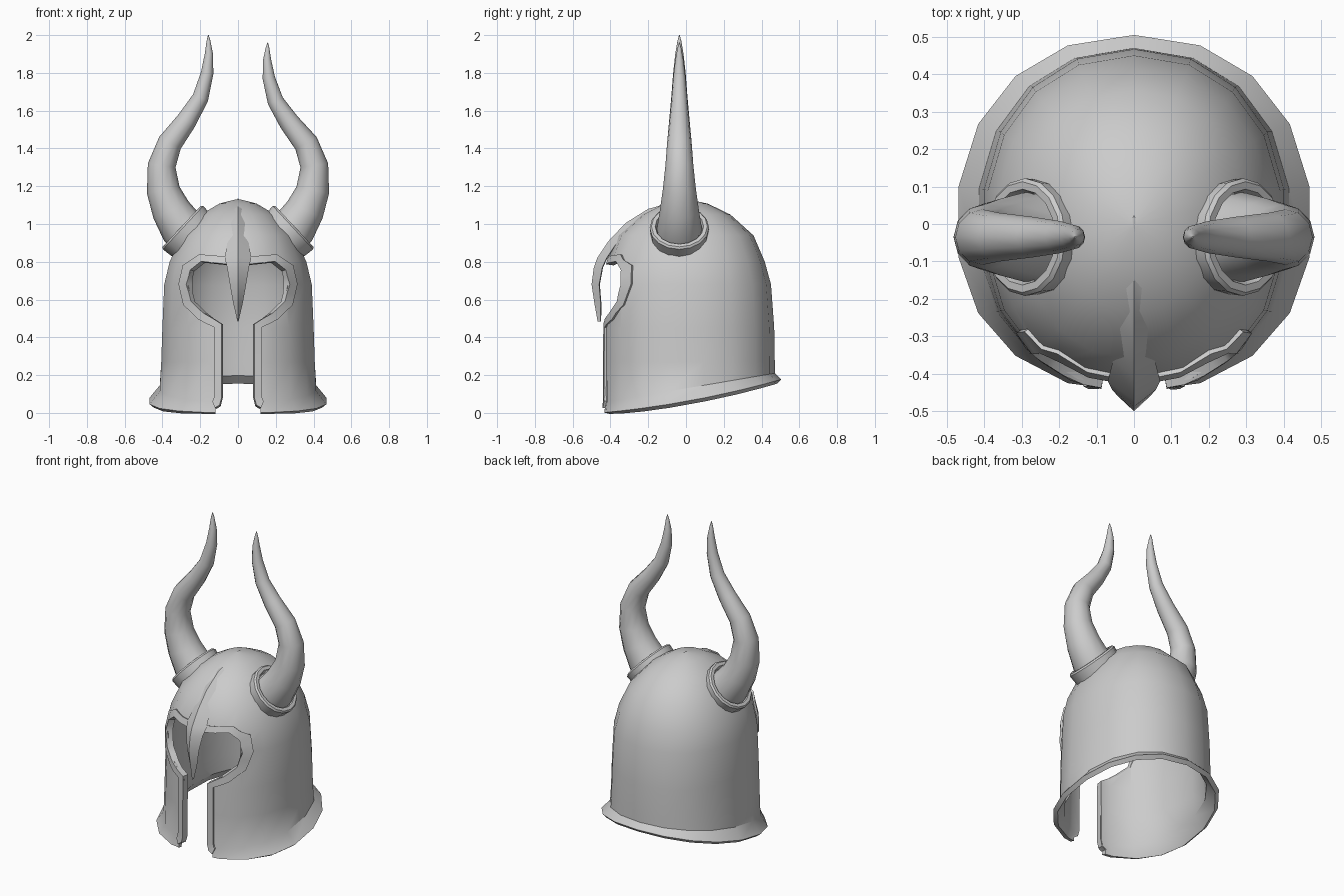
import bpy, math
from mathutils import Vector
from mathutils.bvhtree import BVHTree

if "Cube" in bpy.data.objects:
    bpy.data.objects.remove(bpy.data.objects["Cube"])


def make(name, verts, faces, angle=40):
    me = bpy.data.meshes.new(name)
    me.from_pydata([tuple(v) for v in verts], [], faces)
    ob = bpy.data.objects.new(name, me)
    bpy.context.collection.objects.link(ob)
    bpy.ops.object.select_all(action='DESELECT')
    ob.select_set(True)
    bpy.context.view_layer.objects.active = ob
    bpy.ops.object.mode_set(mode='EDIT')
    bpy.ops.mesh.select_all(action='SELECT')
    bpy.ops.mesh.normals_make_consistent(inside=False)
    bpy.ops.object.mode_set(mode='OBJECT')
    bpy.ops.object.shade_smooth_by_angle(angle=math.radians(angle))
    return ob


def loft(name, rings, caps=(True, True), loop=False, angle=40):
    n = len(rings[0])
    verts = [v for r in rings for v in r]
    faces = []
    for i in range(len(rings) if loop else len(rings) - 1):
        a, b = i * n, (i + 1) % len(rings) * n
        faces += [(a + j, a + (j + 1) % n, b + (j + 1) % n, b + j) for j in range(n)]
    if not loop and caps[0]:
        faces.append(tuple(range(n)))
    if not loop and caps[1]:
        faces.append(tuple(range((len(rings) - 1) * n, len(rings) * n)))
    return make(name, verts, faces, angle)


# Helmet shell: egg-shaped rings with a slanted, flared lower rim
SEG = 18


def outline(rx, yf, yb, zf):
    pts = []
    for k in range(SEG):
        t = 2 * math.pi * k / SEG + math.pi / 2
        c, s = math.cos(t), math.sin(t)
        e = 0.92
        x = rx * math.copysign(abs(c) ** e, c)
        y = (yb if s > 0 else -yf) * math.copysign(abs(s) ** e, s)
        pts.append(Vector((x, y, zf(y))))
    return pts


rings = [outline(.475, -.45, .505, lambda y: .061 + .18 * y + .1 * y * y),
         outline(.42, -.442, .47, lambda y: .13 + .17 * y)]
for z, rx, yf, yb in [(.27, .412, -.441, .47), (.45, .406, -.44, .467), (.68, .396, -.435, .45),
                      (.8, .367, -.418, .417), (.94, .302, -.36, .357), (1.05, .2, -.235, .235),
                      (1.108, .1, -.12, .115), (1.13, .012, -.012, .012)]:
    rings.append(outline(rx, yf, yb, lambda y, z=z: z))
shell = loft("helmet_shell", rings, caps=(False, True))
surface = BVHTree.FromPolygons([v.co.copy() for v in shell.data.vertices],
                               [tuple(p.vertices) for p in shell.data.polygons])

# Face opening: slot plus eye holes, cut through the front wall
inner = [(.12, .025), (.096, .04), (.085, .08), (.085, .47), (.18, .53), (.243, .59),
         (.265, .68), (.247, .755), (.19, .8), (.05, .785)]
outer = [(.135, .062), (.128, .07), (.123, .1), (.123, .452), (.205, .495), (.28, .57),
         (.306, .68), (.283, .78), (.2, .835), (.045, .822)]
half = [(.12, -.1)] + inner
poly = half + [(-x, z) for x, z in reversed(half)]
cutter = loft("opening_cutter", [[(x, y, z) for x, z in poly] for y in (-1, -.1)])
cutter.hide_render = True
sol = shell.modifiers.new("wall", 'SOLIDIFY')
sol.thickness, sol.offset = .03, -1
cut = shell.modifiers.new("opening", 'BOOLEAN')
cut.operation, cut.object, cut.solver = 'DIFFERENCE', cutter, 'EXACT'
bpy.ops.object.select_all(action='DESELECT')
shell.select_set(True)
bpy.context.view_layer.objects.active = shell
for m in ("wall", "opening"):
    bpy.ops.object.modifier_apply(modifier=m)
bpy.ops.object.shade_smooth_by_angle(angle=math.radians(35))
bpy.data.objects.remove(cutter)


# Raised trim following each side of the opening
def on_shell(x, z, d):
    p, n, _, _ = surface.ray_cast(Vector((x, -2, z)), Vector((0, 1, 0)))
    if n.y > 0:
        n = -n
    return p + n * d


def densify(pts):
    res = []
    for a, b in zip(pts, pts[1:]):
        res += [(a[0] + (b[0] - a[0]) * k / 2, a[1] + (b[1] - a[1]) * k / 2) for k in range(2)]
    return res + [pts[-1]]


for side, s in (("left", -1), ("right", 1)):
    secs = []
    for (xi, zi), (xo, zo) in zip(densify(inner), densify(outer)):
        secs.append([on_shell(s * xi, zi, -.03), on_shell(s * xi, zi, .012),
                     on_shell(s * xo, zo, .012), on_shell(s * xo, zo, -.01)])
    loft("opening_trim_" + side, secs)

# Nose guard: V-shaped ridge from the crown down to a point
nose = []
for z, y, w, d in [(1.134, 0, .003, .02), (1.08, -.2, .026, .035), (1.005, -.32, .042, .045),
                   (.91, -.41, .055, .05), (.82, -.47, .07, .05), (.77, -.488, .058, .045),
                   (.68, -.5, .043, .04), (.58, -.485, .025, .033), (.485, -.468, .003, .015)]:
    nose.append([(0, y, z), (w, y + d, z), (0, y + d + .004, z), (-w, y + d, z)])
loft("nose_guard", nose, angle=30)


# Horns and their base collars
def circle(c, t, r, n):
    t = t.normalized()
    u = Vector((0, 1, 0))
    v = t.cross(u)
    return [c + (u * math.cos(2 * math.pi * k / n) + v * math.sin(2 * math.pi * k / n)) * r
            for k in range(n)]


path = [(.245, .935, .122), (.298, .982, .118), (.355, 1.075, .103), (.396, 1.18, .088),
        (.404, 1.31, .074), (.36, 1.43, .065), (.27, 1.55, .054), (.198, 1.67, .043),
        (.163, 1.8, .033), (.154, 1.9, .022), (.156, 1.97, .01), (.157, 2.0, .002)]
axis = Vector((.73, 0, .68))
for side, s, k in (("left", -1, 1), ("right", 1, .933)):
    pts = [Vector((s * x, -.035, z if z < 1.4 else 1.4 + (z - 1.4) * k)) for x, z, r in path]
    horn = []
    for i, p in enumerate(pts):
        t = pts[min(i + 1, len(pts) - 1)] - pts[max(i - 1, 0)]
        horn.append(circle(p, t, path[i][2], 12))
    loft("horn_" + side, horn, angle=60)
    ax = Vector((s * axis.x, 0, axis.z)).normalized()
    c = Vector((s * .258, -.035, .95))
    prof = [(.15, -.03), (.157, .045), (.148, .055), (.128, .055), (.118, .03), (.118, -.03)]
    loft("horn_collar_" + side, [circle(c + ax * h, ax, r, 16) for r, h in prof], loop=True)
